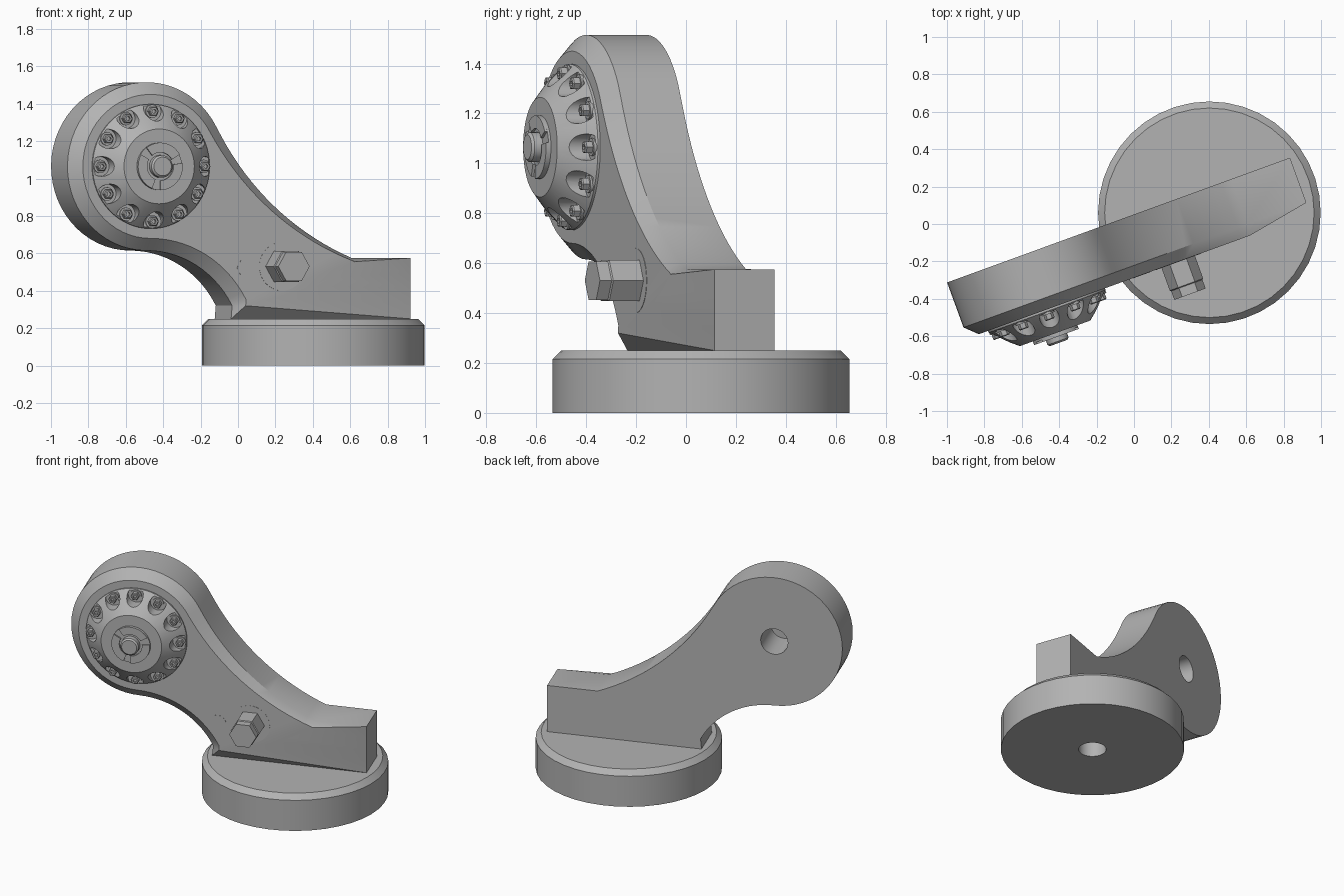
import bpy, bmesh
from math import sin, cos, pi, radians
from mathutils import Matrix, Vector

cube = bpy.data.objects.get("Cube")
if cube:
    bpy.data.objects.remove(cube, do_unlink=True)

grey = bpy.data.materials.new("plain_grey")
grey.use_nodes = True
COLOUR = (0.45, 0.45, 0.45, 1)
grey.diffuse_color = COLOUR
grey.node_tree.nodes["Principled BSDF"].inputs["Base Color"].default_value = COLOUR

# The arm is drawn flat as (along, up, outward), then stood up and turned
ARM = Matrix.Rotation(radians(20), 4, "Z") @ Matrix.Rotation(pi / 2, 4, "X")
HEAD = Vector((-0.596, 1.065))
parts = []


def loft(name, loops, frame):
    """Join equal-length point loops with quads and cap both ends."""
    bm = bmesh.new()
    rings = [[bm.verts.new(p) for p in loop] for loop in loops]
    count = len(rings[0])
    for a, b in zip(rings, rings[1:]):
        for i in range(count):
            j = (i + 1) % count
            bm.faces.new((a[i], a[j], b[j], b[i]))
    bm.faces.new(rings[0][::-1])
    bm.faces.new(rings[-1])
    bmesh.ops.remove_doubles(bm, verts=bm.verts, dist=0.0005)
    bmesh.ops.recalc_face_normals(bm, faces=bm.faces)
    mesh = bpy.data.meshes.new(name)
    bm.to_mesh(mesh)
    bm.free()
    mesh.transform(frame)
    mesh.materials.append(grey)
    obj = bpy.data.objects.new(name, mesh)
    bpy.context.collection.objects.link(obj)
    parts.append(obj)
    return obj


def turned(name, profile, centre, frame, sides=40):
    """Turned solid from (radius, height) pairs."""
    loops = [[(centre[0] + r * cos(2 * pi * i / sides),
               centre[1] + r * sin(2 * pi * i / sides), h) for i in range(sides)]
             for r, h in profile]
    return loft(name, loops, frame)


def cut(obj, cutters):
    """Subtract the cutters, keep the result and drop the cutters."""
    for c in cutters:
        mod = obj.modifiers.new("cut", "BOOLEAN")
        mod.operation = "DIFFERENCE"
        mod.solver = "EXACT"
        mod.object = c
    bpy.context.view_layer.update()
    graph = bpy.context.evaluated_depsgraph_get()
    mesh = bpy.data.meshes.new_from_object(obj.evaluated_get(graph))
    obj.modifiers.clear()
    obj.data = mesh
    for c in cutters:
        parts.remove(c)
        bpy.data.objects.remove(c, do_unlink=True)


def arc(centre, radius, start, end, steps, offset=(0, 0)):
    """Arc points; the radius offset blends from the first value to the second."""
    pts = []
    for i in range(steps + 1):
        t = i / steps
        a = radians(start + (end - start) * t)
        r = radius + offset[0] + (offset[1] - offset[0]) * t
        pts.append((centre[0] + r * cos(a), centre[1] + r * sin(a)))
    return pts


# Round base with a chamfered top and a hole underneath
BASE = (0.403, 0.06)
base = turned("round_base", [(0.595, 0), (0.595, 0.215), (0.56, 0.25)], BASE, Matrix())
cut(base, [turned("base_hole", [(0.09, -0.1), (0.09, 0.2)], BASE, Matrix(), 24)])

# Arm outline, and the smaller outline of its raised front face
UPPER, LOWER = (1.14, 1.972), (-0.596, 0.065)
B = 0.065
seam = [(0.562, 0.555), (0.43, 0.47), (0.33, 0.425), (0.11, 0.36), (-0.055, 0.32)]
outer = (arc(HEAD, 0.45, 27.6, 270, 40) + arc(LOWER, 0.55, 90, 27.7, 14)[1:]
         + [(-0.115, 0.25)]
         + [(0.905, 0.25 + 0.325 * i / 4) for i in range(5)]
         + arc(UPPER, 1.508, 247.8, 207.6, 18)[:-1])
inner = (arc(HEAD, 0.45 - B, 27.6, 270, 40) + arc(LOWER, 0.55 + B, 90, 27.7, 14)[1:]
         + [seam[-1]] + seam[::-1]
         + arc(UPPER, 1.508, 247.8, 207.6, 18, (0.02, B))[:-1])
arm = loft("arm", [[(u, z, n) for u, z in pts]
                   for pts, n in ((outer, -0.048), (outer, 0.208), (inner, 0.27))], ARM)
cut(arm, [turned("arm_hole", [(0.09, -0.1), (0.09, 0.2)], HEAD, ARM, 24)])

# Domed cap with twelve bolt pockets
cap = turned("hub_cap", [(0.333, 0.26), (0.333, 0.28), (0.27, 0.347),
                         (0.2, 0.405)], HEAD, ARM, 64)
spots = [HEAD + 0.295 * Vector((cos(k * pi / 6), sin(k * pi / 6))) for k in range(12)]
cut(cap, [turned("pocket", [(0.053, 0.288), (0.053, 0.5)], s, ARM, 20) for s in spots])
for s in spots:
    turned("bolt_washer", [(0.036, 0.28), (0.036, 0.296)], s, ARM, 16)
    turned("bolt_head", [(0.027, 0.29), (0.027, 0.322), (0.022, 0.327),
                         (0.012, 0.327), (0.012, 0.312)], s, ARM, 6)

# Hub centre: thin disc, three raised segments and a pin
turned("hub_disc", [(0.127, 0.4), (0.127, 0.415)], HEAD, ARM)
for k in range(3):
    a = 30 + 120 * k
    ring = arc(HEAD, 0.127, a, a + 98, 12) + arc(HEAD, 0.075, a + 98, a, 12)
    loft("hub_segment", [[(u, z, n) for u, z in ring] for n in (0.41, 0.426)], ARM)
turned("hub_pin", [(0.06, 0.4), (0.06, 0.45), (0.05, 0.46)], HEAD, ARM, 24)

# Hexagonal peg with its flush seat, and a flush hexagonal plug
PEG = (0.153, 0.53)
turned("peg_seat", [(0.13, 0.26), (0.13, 0.2715)], PEG, ARM)
turned("hex_peg", [(0.095, 0.26), (0.095, 0.4), (0.089, 0.405), (0.089, 0.455)],
       PEG, ARM, 6)
turned("hex_plug", [(0.05, 0.26), (0.05, 0.2715)], (-0.055, 0.522), ARM, 6)

# Smooth shading with crisp edges
bpy.ops.object.select_all(action="DESELECT")
for obj in parts:
    obj.select_set(True)
bpy.context.view_layer.objects.active = arm
bpy.ops.object.shade_smooth_by_angle(angle=radians(30))
